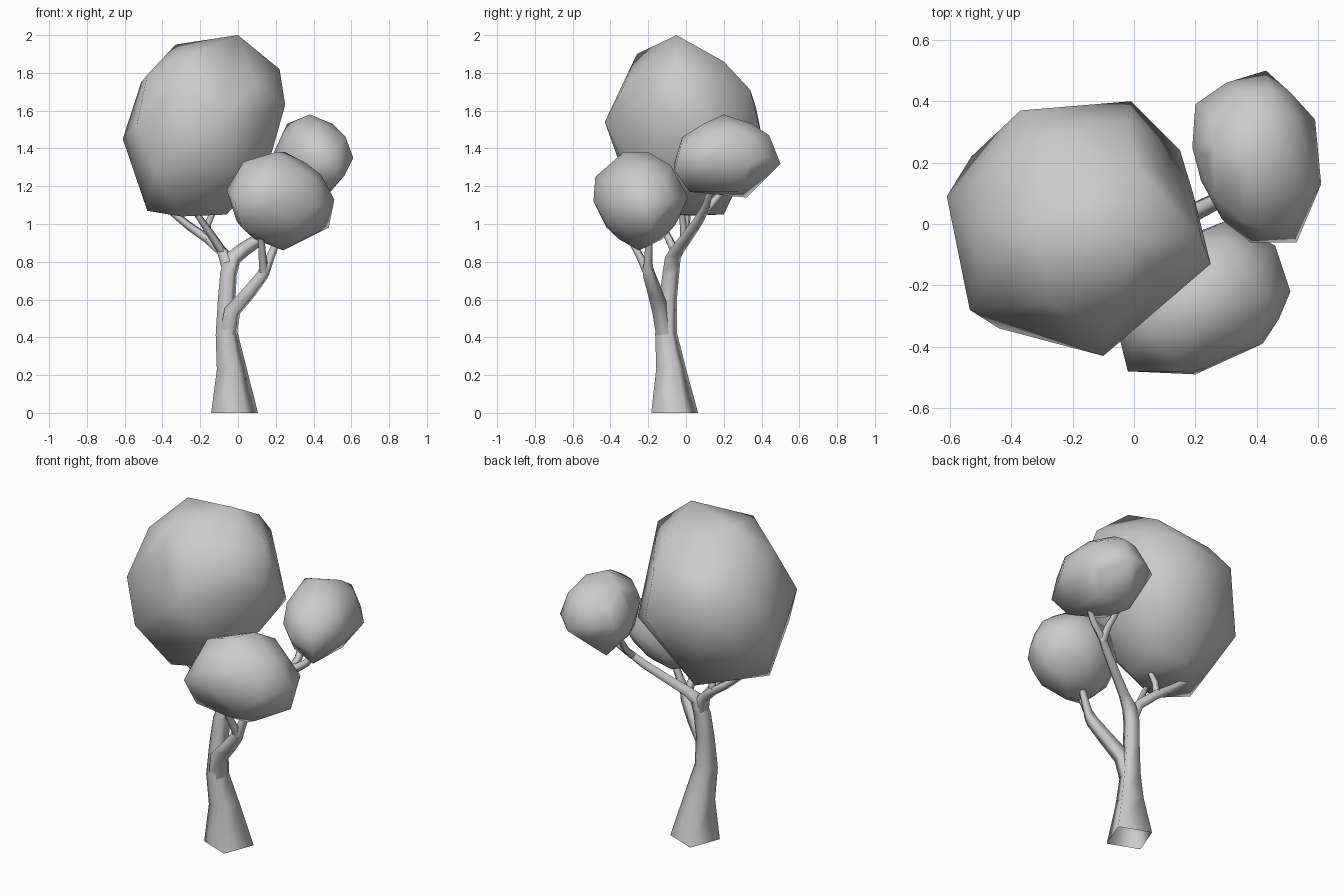
import bpy
import bmesh
import math
from mathutils import Vector

default_cube = bpy.data.objects.get("Cube")
if default_cube:
    bpy.data.objects.remove(default_cube, do_unlink=True)

# One plain grey for the whole tree
grey = bpy.data.materials.new("plain_grey")
grey.use_nodes = True
colour = (0.6, 0.6, 0.6, 1)
grey.diffuse_color = colour
grey.node_tree.nodes["Principled BSDF"].inputs["Base Color"].default_value = colour

# Turn of the square trunk section about the vertical
TWIST = math.radians(-21)


def finish(name, bm):
    """Turn a bmesh into a smooth named object with the grey material."""
    bmesh.ops.recalc_face_normals(bm, faces=bm.faces[:])
    for face in bm.faces:
        face.smooth = True
    mesh = bpy.data.meshes.new(name)
    bm.to_mesh(mesh)
    bm.free()
    mesh.materials.append(grey)
    obj = bpy.data.objects.new(name, mesh)
    bpy.context.collection.objects.link(obj)
    return obj


def limb(name, path):
    """Open square tapering tube along (x, y, z, half width) points."""
    bm = bmesh.new()
    centres = [Vector(point[:3]) for point in path]
    reference = Vector((math.cos(TWIST), math.sin(TWIST), 0))
    rings = []
    last = len(path) - 1
    for i, centre in enumerate(centres):
        tangent = (centres[min(i + 1, last)] - centres[max(i - 1, 0)]).normalized()
        if centre.z == 0:
            # The foot is cut level with the ground
            tangent = Vector((0, 0, 1))
        across = tangent.cross(reference).normalized()
        side = across.cross(tangent).normalized()
        half_width = path[i][3]
        ring = []
        for a, b in ((1, 1), (-1, 1), (-1, -1), (1, -1)):
            ring.append(bm.verts.new(centre + (side * a + across * b) * half_width))
        rings.append(ring)
    for lower, upper in zip(rings, rings[1:]):
        for k in range(4):
            n = (k + 1) % 4
            bm.faces.new((lower[k], lower[n], upper[n], upper[k]))
    return finish(name, bm)


def crown(name, corners):
    """Faceted leaf mass: a rounded ball pulled out to a few chosen corners."""
    corners = [Vector(corner) for corner in corners]
    low = Vector([min(corner[k] for corner in corners) for k in range(3)])
    high = Vector([max(corner[k] for corner in corners) for k in range(3)])
    centre, half = (low + high) / 2, (high - low) / 2

    ball = bmesh.new()
    bmesh.ops.create_icosphere(ball, subdivisions=2, radius=1)
    points = [centre + vert.co.normalized() * 0.91 * half for vert in ball.verts]
    ball.free()

    # Each corner replaces the nearest ball point still free
    free = set(range(len(points)))
    for corner in corners:
        nearest = min(free, key=lambda i: (points[i] - corner).length)
        points[nearest] = corner
        free.remove(nearest)

    # Wrap the points in a convex skin and drop the ones left inside
    bm = bmesh.new()
    for point in points:
        bm.verts.new(point)
    bmesh.ops.convex_hull(bm, input=bm.verts[:])
    loose = [vert for vert in bm.verts if not vert.link_faces]
    bmesh.ops.delete(bm, geom=loose, context='VERTS')
    return finish(name, bm)


# Trunk, flared at the foot, bending into the back limb at the upper fork
limb("trunk", [(-.018, -.06, 0, .096), (-.035, -.08, .24, .06), (-.06, -.105, .42, .045),
               (-.06, -.095, .6, .036), (-.05, -.08, .74, .034), (-.025, -.07, .82, .031),
               (.03, -.045, .865, .027), (.12, 0, .925, .024), (.24, .06, 1.01, .021),
               (.32, .1, 1.08, .017)])
limb("back_twig_right", [(.29, .085, 1.05, .018), (.3, .14, 1.11, .015), (.28, .23, 1.22, .011)])
limb("back_twig_left", [(.3, .09, 1.06, .018), (.37, .11, 1.11, .015), (.46, .14, 1.22, .011)])

# Front limb and its two twigs
limb("front_limb", [(-.055, -.11, .4, .036), (-.03, -.135, .54, .034), (.06, -.165, .64, .029),
                    (.13, -.195, .73, .025), (.15, -.205, .78, .02)])
limb("front_twig_right", [(.14, -.2, .74, .02), (.13, -.24, .82, .016), (.12, -.32, .97, .012)])
limb("front_twig_left", [(.14, -.2, .74, .02), (.17, -.2, .82, .017), (.23, -.19, .97, .012)])

# Side limb and twigs under the large crown
limb("side_limb", [(-.045, -.075, .76, .031), (-.08, -.055, .85, .024),
                   (-.16, -.01, .92, .019), (-.26, 0, .99, .016), (-.42, .01, 1.12, .011)])
limb("side_twig_inner", [(-.17, -.01, .92, .016), (-.16, -.015, 1, .014), (-.11, -.03, 1.11, .01)])
limb("side_twig_front", [(-.08, -.055, .85, .018), (-.14, -.1, .94, .015), (-.25, -.18, 1.1, .01)])

# Leaf masses
crown("large_crown", [
    (-.61, .09, 1.45), (0, -.05, 2), (.25, -.13, 1.63), (-.1, -.43, 1.54),
    (-.01, .4, 1.47), (-.37, .37, 1.62), (-.535, -.28, 1.53), (-.33, 0, 1.95),
    (-.26, -.26, 1.9), (.22, -.05, 1.82), (0, .2, 1.86), (-.02, .34, 1.71),
    (-.48, -.15, 1.79), (-.53, .22, 1.32), (-.44, -.34, 1.29), (.15, .24, 1.38),
    (-.48, -.1, 1.07), (-.2, .2, 1.05), (-.06, -.1, 1.05), (-.3, -.2, 1.04),
    (.07, -.27, 1.58), (.06, -.24, 1.27)])
crown("front_crown", [
    (-.06, -.32, 1.18), (-.02, -.48, 1.13), (.2, -.49, 1.12), (.42, -.39, 1.1),
    (.51, -.22, 1.13), (.46, -.07, 1.13), (.3, .01, 1.14), (.25, -.2, 1.38),
    (.2, -.33, 1.38), (.03, -.33, 1.33), (.3, -.08, 1.31), (.15, -.48, 1.25),
    (.44, -.24, 1.26), (.02, -.42, .98), (.24, -.25, .86), (.48, -.19, .98),
    (.1, -.1, 1.17), (.08, -.16, .95)])
crown("back_crown", [
    (.19, .25, 1.38), (.2, .39, 1.36), (.3, .46, 1.36), (.43, .5, 1.32),
    (.59, .34, 1.32), (.61, .13, 1.35), (.53, -.06, 1.28), (.38, -.06, 1.33),
    (.42, -.02, 1.46), (.38, .2, 1.58), (.57, .1, 1.46), (.44, .44, 1.47),
    (.26, .26, 1.53), (.3, .32, 1.14), (.48, .02, 1.17), (.49, .28, 1.17),
    (.22, .22, 1.25), (.3, .1, 1.18), (.52, -.03, 1.4)])
